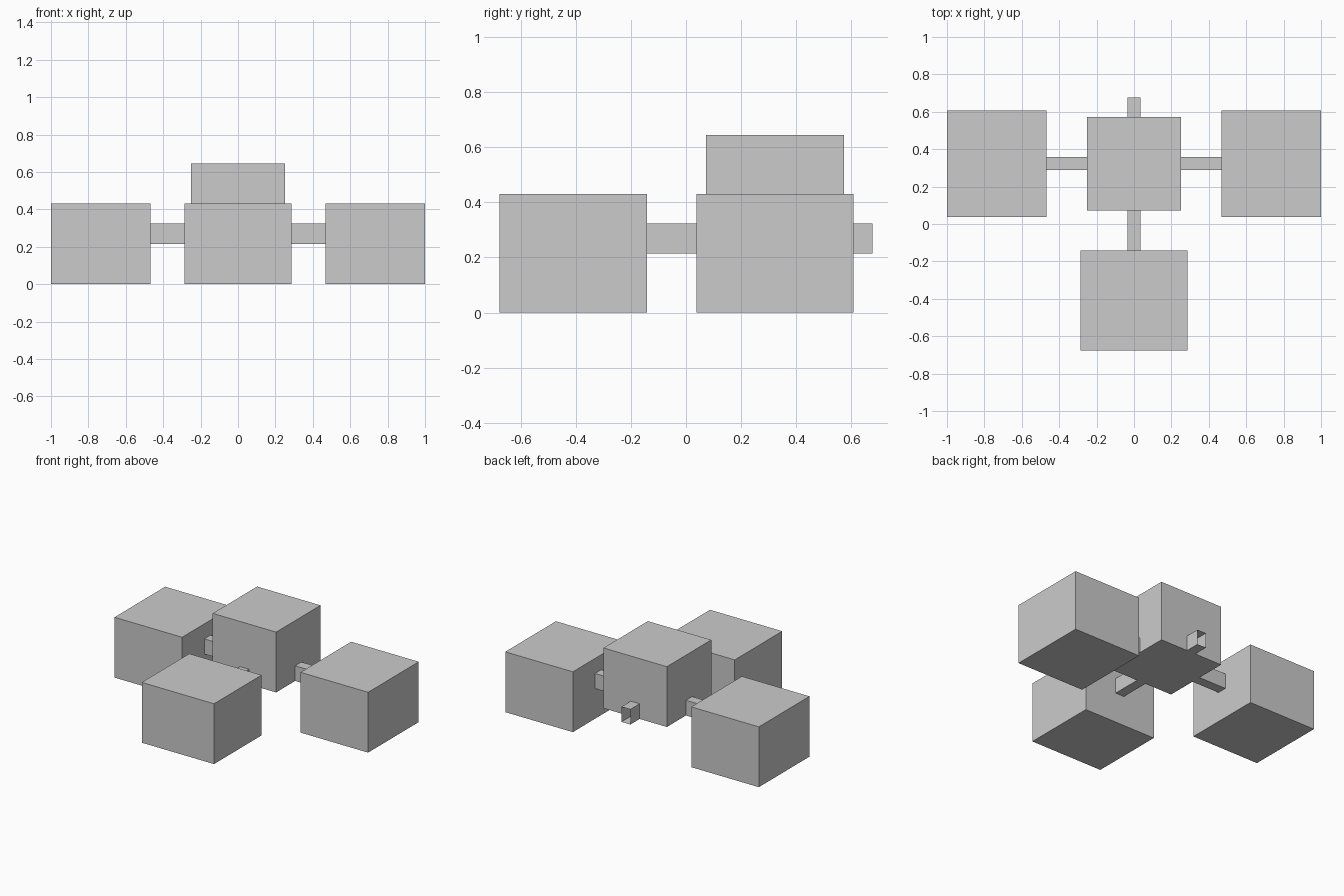
import bpy
import bmesh
from mathutils import Vector

if "Cube" in bpy.data.objects:
    bpy.data.objects.remove(bpy.data.objects["Cube"])

CY = 0.3225          # y centre of the raised hub
Z0, Z1 = 0.215, 0.323  # connector height range


def box(name, lo, hi, open_axis=None):
    """Box between two corners; open_axis removes both end faces (hollow tube)."""
    lo, hi = Vector(lo), Vector(hi)
    bm = bmesh.new()
    bmesh.ops.create_cube(bm, size=1)
    for v in bm.verts:
        v.co = (lo + hi) / 2 + v.co * (hi - lo)
    if open_axis is not None:
        ends = [f for f in bm.faces if abs(f.normal[open_axis]) > 0.9]
        bmesh.ops.delete(bm, geom=ends, context='FACES_ONLY')
    mesh = bpy.data.meshes.new(name)
    bm.to_mesh(mesh)
    bm.free()
    ob = bpy.data.objects.new(name, mesh)
    bpy.context.collection.objects.link(ob)
    return ob


# Raised central block
box("centre_block", (-0.25, CY - 0.25, Z0), (0.25, CY + 0.25, 0.645))

# Front block with its connector
box("front_block", (-0.285, -0.677, 0), (0.285, -0.142, 0.43))
box("front_connector", (-0.035, -0.142, Z0), (0.035, CY - 0.25, Z1), open_axis=1)

# Open-ended stub at the back
box("back_stub", (-0.035, CY + 0.25, Z0), (0.035, 0.677, Z1), open_axis=1)

# Side blocks and connectors, left and right
for side, s in (("left", -1), ("right", 1)):
    a, b = sorted((s * 0.467, s * 1.0))
    box(side + "_block", (a, CY - 0.285, 0), (b, CY + 0.285, 0.43))
    a, b = sorted((s * 0.25, s * 0.467))
    box(side + "_connector", (a, CY - 0.035, Z0), (b, CY + 0.035, Z1), open_axis=0)
